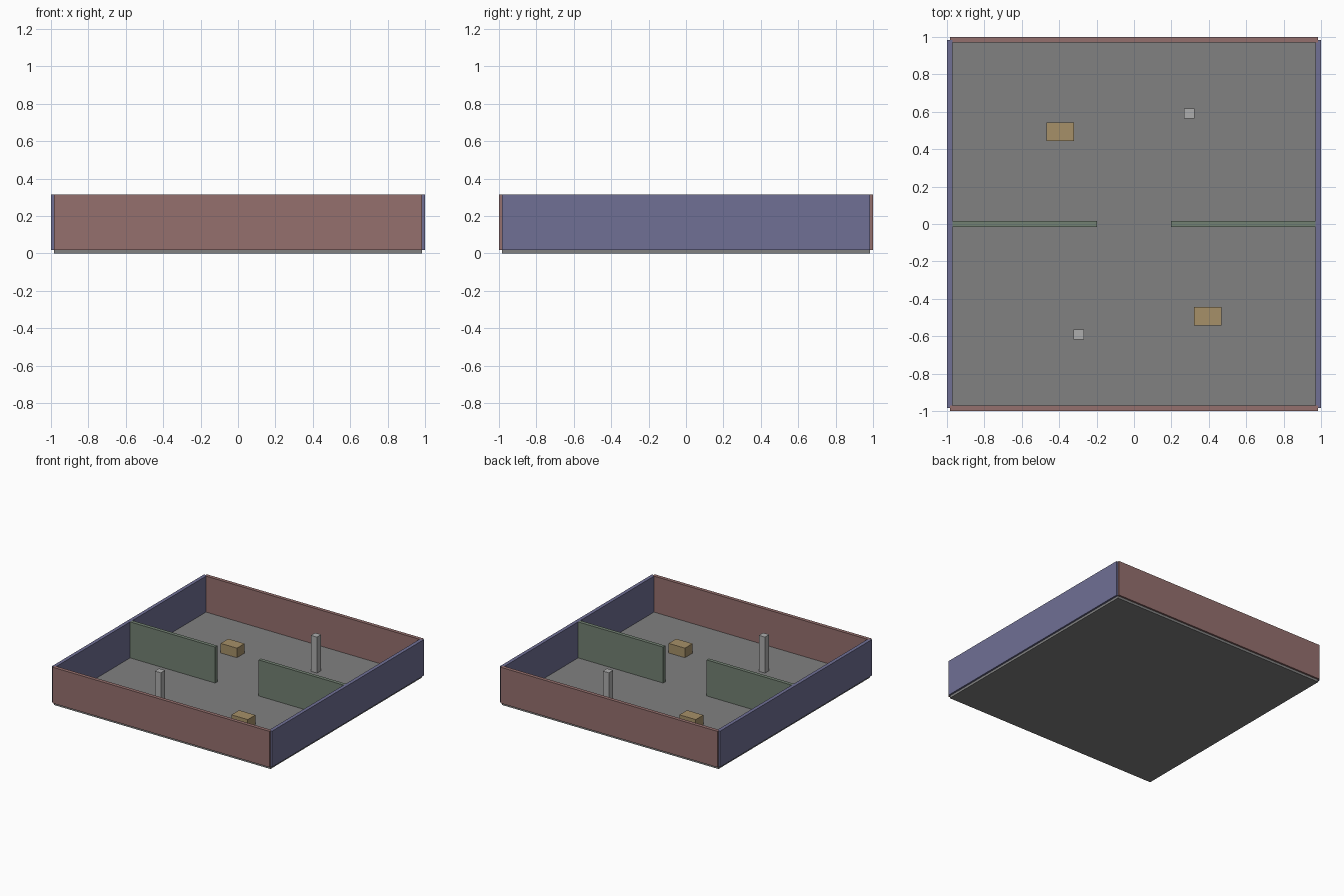
import bpy

if "Cube" in bpy.data.objects:
    bpy.data.objects.remove(bpy.data.objects["Cube"])

S = 0.197          # model units per design unit
T = 0.15           # wall thickness (design units)
H = 1.5            # wall and pillar height
FLOOR_H = 0.1


def material(name, rgb):
    m = bpy.data.materials.new(name)
    m.diffuse_color = (*rgb, 1)
    m.use_nodes = True
    m.node_tree.nodes["Principled BSDF"].inputs["Base Color"].default_value = m.diffuse_color
    return m


def box(name, x, y, z, sx, sy, sz, mat):
    """Box centred on x, y with its underside at z."""
    bpy.ops.mesh.primitive_cube_add(size=1, location=(x * S, y * S, (z + sz / 2) * S))
    ob = bpy.context.object
    ob.name = name
    ob.scale = (sx * S, sy * S, sz * S)
    bpy.ops.object.transform_apply(location=False, rotation=False, scale=True)
    ob.data.materials.append(mat)
    return ob


floor_grey = material("floor_grey", (0.22, 0.22, 0.22))
red = material("dull_red", (0.30, 0.16, 0.155))
blue = material("dull_blue", (0.16, 0.16, 0.30))
green = material("dull_green", (0.17, 0.22, 0.17))
tan = material("tan", (0.38, 0.28, 0.14))
light_grey = material("light_grey", (0.42, 0.42, 0.42))

# Floor slab
box("floor", 0, 0, 0, 10, 10, FLOOR_H, floor_grey)

# Everything else comes in pairs, one per side
for s, end, side in ((-1, "front", "left"), (1, "back", "right")):
    # Outer walls straddle the floor edge
    box(end + "_wall", 0, s * 5, FLOOR_H, 10, T, H, red)
    box(side + "_wall", s * 5, 0, FLOOR_H, T, 10, H, blue)
    # Partition from the side wall to the central doorway
    inner = 5 - T / 2
    box(side + "_partition", s * (inner + 1) / 2, 0, FLOOR_H, inner - 1, T, H, green)
    # Low block and pillar in each room
    box(end + "_block", -s * 2, s * 2.5, FLOOR_H, 0.75, 0.5, 0.4, tan)
    box(end + "_pillar", s * 1.5, s * 3, FLOOR_H, 0.28, 0.28, H, light_grey)
